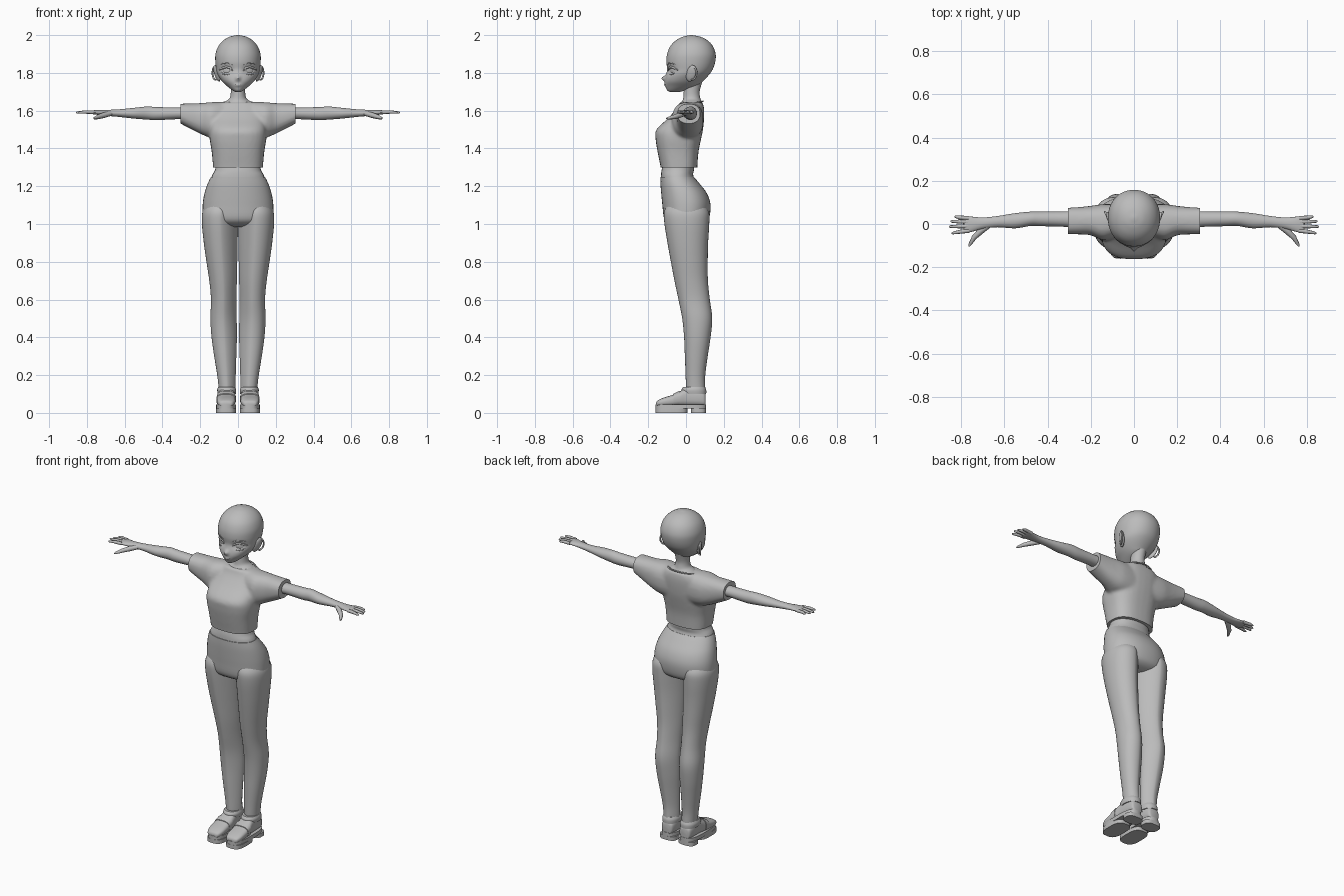
import bpy, bmesh, math
from mathutils import Vector
from mathutils.bvhtree import BVHTree

if "Cube" in bpy.data.objects:
    bpy.data.objects.remove(bpy.data.objects["Cube"])

grey = bpy.data.materials.new("plain grey")
grey.use_nodes = True
grey.diffuse_color = (0.5, 0.5, 0.5, 1)
grey.node_tree.nodes["Principled BSDF"].inputs["Base Color"].default_value = (0.5, 0.5, 0.5, 1)


def add(name, mesh, mirror=False, angle=40):
    mesh.materials.clear()
    mesh.materials.append(grey)
    ob = bpy.data.objects.new(name, mesh)
    bpy.context.collection.objects.link(ob)
    bpy.ops.object.select_all(action='DESELECT')
    ob.select_set(True)
    bpy.context.view_layer.objects.active = ob
    bpy.ops.object.shade_smooth_by_angle(angle=math.radians(angle))
    if mirror:
        ob.modifiers.new("mirror", 'MIRROR').use_mirror_merge = False
    return ob


def smooth_rows(rows, steps):
    """Catmull-Rom interpolation between section rows."""
    out = []
    for i in range(len(rows) - 1):
        quad = [rows[max(i - 1, 0)], rows[i], rows[i + 1], rows[min(i + 2, len(rows) - 1)]]
        for s in range(steps):
            t = s / steps
            out.append([0.5 * (2 * b + (c - a) * t + (2 * a - 5 * b + 4 * c - d) * t * t
                               + (3 * b - a - 3 * c + d) * t ** 3) for a, b, c, d in zip(*quad)])
    return out + [list(rows[-1])]


def loft(bm, rows, axis='z', n=32, power=2.2, inner=None, steps=4):
    """Rows are (position, a0, a1, b0, b1) ranges on the two other axes."""
    rings = []
    for pos, a0, a1, b0, b1 in smooth_rows(rows, steps):
        ring = []
        for k in range(n):
            t = 2 * math.pi * k / n
            c, s = math.cos(t), math.sin(t)
            e = 2 / (inner if inner and c < 0 else power)
            a = (a0 + a1) / 2 + (a1 - a0) / 2 * math.copysign(abs(c) ** e, c)
            b = (b0 + b1) / 2 + (b1 - b0) / 2 * math.copysign(abs(s) ** e, s)
            ring.append(bm.verts.new({'z': (a, b, pos), 'x': (pos, a, b), 'y': (a, pos, b)}[axis]))
        rings.append(ring)
    for low, high in zip(rings, rings[1:]):
        for k in range(n):
            bm.faces.new((low[k], low[(k + 1) % n], high[(k + 1) % n], high[k]))
    bm.faces.new(rings[0][::-1])
    bm.faces.new(rings[-1])


def finish(bm, name):
    bmesh.ops.recalc_face_normals(bm, faces=bm.faces)
    mesh = bpy.data.meshes.new(name)
    bm.to_mesh(mesh)
    bm.free()
    return mesh


def part(name, rows, mirror=False, angle=40, **kw):
    bm = bmesh.new()
    loft(bm, rows, **kw)
    return add(name, finish(bm, name), mirror, angle)


def wide(rows):
    """Symmetric rows: (z, half width, front y, back y)."""
    return [(z, -w, w, f, b) for z, w, f, b in rows]


def tube(name, points, radii, mirror=True, cyclic=False):
    cu = bpy.data.curves.new(name, 'CURVE')
    cu.dimensions = '3D'
    cu.bevel_depth, cu.bevel_resolution, cu.use_fill_caps = 1, 2, True
    sp = cu.splines.new('POLY')
    sp.points.add(len(points) - 1)
    sp.use_cyclic_u = cyclic
    for p, co, r in zip(sp.points, points, radii):
        p.co, p.radius = (*co, 1), r
    ob = bpy.data.objects.new(name, cu)
    mesh = bpy.data.meshes.new_from_object(ob)
    bpy.data.objects.remove(ob)
    return add(name, mesh, mirror, 60)


# Head: lofted skull and jaw, with sculpted eye sockets, nose and lips
bm = bmesh.new()
loft(bm, wide([(1.70, .016, -.088, -.03), (1.708, .03, -.1, .0), (1.73, .058, -.108, .06),
               (1.756, .085, -.112, .09), (1.79, .107, -.106, .122), (1.82, .115, -.1, .142),
               (1.86, .12, -.104, .155), (1.90, .119, -.1, .157), (1.94, .105, -.084, .143),
               (1.97, .08, -.056, .117), (1.99, .048, -.02, .08), (1.998, .018, .01, .045),
               (2.0, .004, .025, .032)]), n=72, power=2.1, steps=5)
for v in bm.verts:
    if v.co.y < 0:
        x, z = abs(v.co.x), v.co.z
        v.co.y += .014 * math.exp(-((x - .058) / .028) ** 2 - ((z - 1.812) / .02) ** 2)
        v.co.y -= .02 * math.exp(-(x / .011) ** 2 - ((z - 1.772) / .013) ** 2)
        v.co.y -= .006 * math.exp(-(x / .018) ** 2 - ((z - 1.735) / .008) ** 2)
bmesh.ops.recalc_face_normals(bm, faces=bm.faces)
face = BVHTree.FromBMesh(bm)
add("head", finish(bm, "head"), angle=60)


def on_face(x, z):
    hit = face.ray_cast(Vector((x, -1, z)), Vector((0, 1, 0)))[0]
    return hit if hit else Vector((x, 0, z))


# Eyes, lashes, brows and mouth
def face_line(name, pts, r, mirror=True):
    ends = [.4] + [1] * (len(pts) - 2) + [.4]
    tube(name, [on_face(x, z) for x, z in pts], [r * e for e in ends], mirror)


face_line("upper_lash", [(.028, 1.812), (.04, 1.826), (.06, 1.832), (.08, 1.827), (.098, 1.815)], .006)
face_line("lower_lash", [(.045, 1.794), (.06, 1.79), (.078, 1.794), (.09, 1.804)], .003)
face_line("brow", [(.03, 1.842), (.055, 1.852), (.08, 1.85), (.095, 1.843)], .003)
face_line("mouth", [(-.02, 1.739), (-.008, 1.737), (.008, 1.737), (.02, 1.739)], .002, False)
eye = bmesh.new()
bmesh.ops.create_uvsphere(eye, u_segments=20, v_segments=12, radius=1)
for v in eye.verts:
    v.co = on_face(.06, 1.811) + Vector((v.co.x * .02, v.co.y * .006 + v.co.x * .01, v.co.z * .018))
add("eye", finish(eye, "eye"), True)

# Ears
ear = bmesh.new()
bmesh.ops.create_uvsphere(ear, u_segments=20, v_segments=12, radius=1)
for v in ear.verts:
    x, y, z = v.co
    v.co = (.112 + x * .012 + z * .012 + y * .008, .028 + y * .027 + z * .008, 1.797 + z * .043)
add("ear", finish(ear, "ear"), True)
tube("ear_rim", [(.118 + .017 * math.sin(t), .03 + .026 * math.sin(t), 1.8 + .037 * math.cos(t))
                 for t in [k * math.pi / 8 for k in range(9)]], [.005] * 9)

# Neck flaring into the shoulders
part("neck", wide([(1.60, .11, -.045, .09), (1.63, .098, -.035, .088), (1.648, .07, -.022, .083),
                   (1.665, .045, -.015, .076), (1.70, .038, -.012, .072), (1.75, .04, -.01, .085)]), power=2)

# Shirt: body and sleeves fused, then trimmed at hem and cuffs
bm = bmesh.new()
loft(bm, wide([(1.26, .128, -.13, .058), (1.30, .132, -.134, .06), (1.38, .139, -.15, .066),
               (1.45, .15, -.161, .08), (1.50, .15, -.157, .09), (1.56, .145, -.095, .096),
               (1.61, .13, -.052, .096), (1.645, .098, -.035, .088)]), power=2.6)
for side in (1, -1):
    loft(bm, [(side * x, *r) for x, *r in [
        (.06, -.05, .09, 1.45, 1.648), (.14, -.075, .092, 1.455, 1.645), (.2, -.052, .084, 1.478, 1.64),
        (.26, -.048, .078, 1.508, 1.638), (.33, -.045, .074, 1.545, 1.636)]], axis='x', power=2.4)
shirt = add("shirt", finish(bm, "shirt"))
fuse = shirt.modifiers.new("fuse", 'REMESH')
fuse.mode, fuse.voxel_size = 'VOXEL', .009
soft = shirt.modifiers.new("soften", 'SMOOTH')
soft.factor, soft.iterations = .5, 6
bpy.context.view_layer.update()
baked = bpy.data.meshes.new_from_object(shirt.evaluated_get(bpy.context.evaluated_depsgraph_get()))
bpy.data.objects.remove(shirt)
bm = bmesh.new()
bm.from_mesh(baked)
for co, no in (((0, 0, 1.30), (0, 0, -1)), ((.305, 0, 0), (1, 0, 0)), ((-.305, 0, 0), (-1, 0, 0))):
    cut = bmesh.ops.bisect_plane(bm, geom=bm.verts[:] + bm.edges[:] + bm.faces[:],
                                 plane_co=co, plane_no=no, clear_outer=True)
    rim = [e for e in cut["geom_cut"] if isinstance(e, bmesh.types.BMEdge)]
    bmesh.ops.holes_fill(bm, edges=rim, sides=0)
add("shirt", finish(bm, "shirt"))

# Neckline seam
loop = [2 * math.pi * k / 32 for k in range(32)]
tube("neckline", [(.092 * math.cos(t), .026 + .064 * math.sin(t), 1.637 + .012 * math.sin(t))
                  for t in loop], [.004] * 32, False, True)

# Arms with palms
part("arm", [(.26, -.02, .062, 1.552, 1.62), (.32, -.013, .058, 1.555, 1.617), (.43, -.01, .058, 1.55, 1.619),
             (.48, -.009, .057, 1.553, 1.622), (.55, -.02, .05, 1.558, 1.615), (.63, -.015, .037, 1.567, 1.607),
             (.70, -.022, .03, 1.573, 1.604), (.75, -.036, .034, 1.579, 1.603), (.78, -.042, .036, 1.583, 1.6),
             (.79, -.036, .03, 1.587, 1.597)], True, axis='x', n=24, power=2)

# Fingers and thumb
for label, root, tip, reach in (("little", .027, .034, .832), ("ring", .01, .012, .85),
                                ("middle", -.01, -.012, .857), ("index", -.031, -.042, .845)):
    tube(label + "_finger", [(.765, root, 1.592), (.81, (root + tip) / 2, 1.593),
                             (reach - .006, tip, 1.59), (reach, tip, 1.59)], [.01, .009, .006, .003])
tube("thumb", [(.675, -.008, 1.585), (.71, -.033, 1.576), (.74, -.062, 1.567), (.76, -.095, 1.56),
               (.763, -.104, 1.559)], [.013, .015, .012, .007, .003])

# Waistband and trousers
part("waistband", wide([(1.23, .147, -.133, .05), (1.26, .136, -.132, .038), (1.285, .122, -.129, .042),
                        (1.32, .115, -.12, .045)]))
part("trouser_seat", wide([(.985, .1, -.05, .06), (1.0, .155, -.09, .098), (1.03, .184, -.116, .122),
                           (1.1, .187, -.125, .13), (1.16, .178, -.131, .112), (1.21, .162, -.135, .075),
                           (1.248, .144, -.136, .043)]), n=40)
part("trouser_leg", [(.09, .016, .1, .004, .1), (.13, .013, .102, 0, .102), (.2, .012, .11, -.002, .102),
                     (.3, .009, .126, -.006, .115), (.4, .006, .14, -.01, .13), (.5, .007, .146, -.02, .139),
                     (.6, .009, .143, -.04, .126), (.7, .006, .152, -.061, .116), (.8, .004, .167, -.08, .115),
                     (.9, .002, .181, -.098, .117), (1.0, .0, .191, -.114, .123), (1.06, .0, .189, -.117, .122),
                     (1.1, .01, .17, -.1, .1)], True, angle=30, n=40, power=2.1, inner=1.5)

# Shoes: uppers, straps and heeled soles
part("shoe_upper", [(-.158, .04, .085, .035, .055), (-.15, .026, .1, .035, .066), (-.12, .015, .111, .035, .08),
                    (-.07, .013, .113, .035, .096), (-.035, .014, .11, .035, .112), (0, .016, .105, .035, .13),
                    (.06, .018, .102, .035, .125), (.095, .024, .096, .035, .11), (.104, .035, .085, .035, .095)],
     True, axis='y', power=2.8)
part("shoe_strap", [(-.065, .011, .115, .035, .102), (-.035, .011, .113, .035, .117)],
     True, axis='y', power=2.8, steps=1)
for name, low, high, front, back in (("shoe_sole", .022, .045, -.161, .107), ("shoe_forefoot", 0, .024, -.161, .008),
                                     ("shoe_heel", 0, .024, .026, .107)):
    part(name, [(low, .01, .116, front, back), (high, .01, .116, front, back)], True, power=3, steps=1)
part("shoe_collar", [(.1, .012, .108, -.018, .107), (.122, .01, .11, -.024, .107), (.138, .016, .104, -.014, .1)],
     True, power=2.2)
